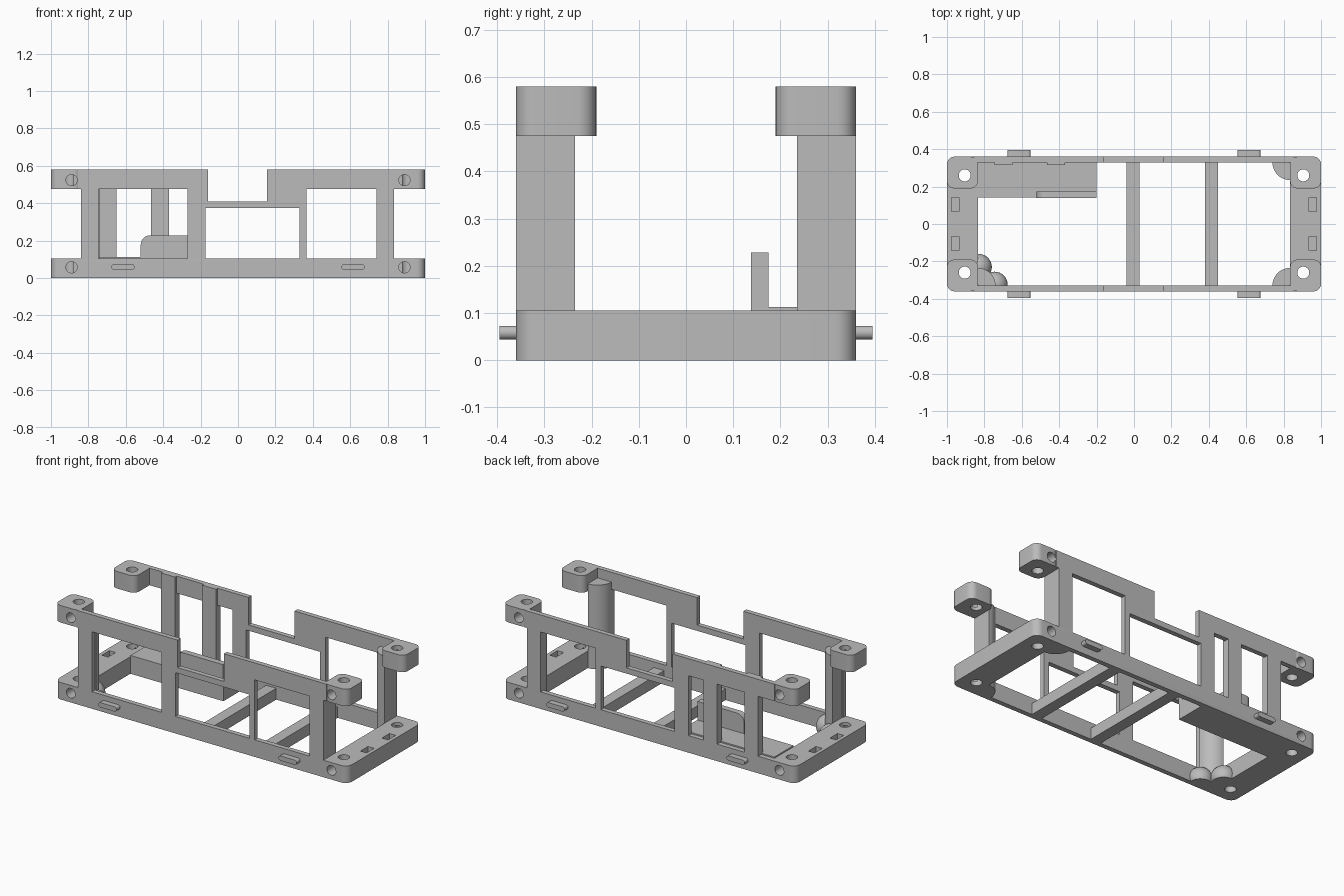
import bpy, bmesh
from math import pi, cos, sin
from mathutils import Matrix, Vector

if "Cube" in bpy.data.objects:
    bpy.data.objects.remove(bpy.data.objects["Cube"], do_unlink=True)

GREY = (0.5, 0.5, 0.5, 1)
mat = bpy.data.materials.new("plain grey")
mat.use_nodes = True
mat.diffuse_color = GREY
mat.node_tree.nodes["Principled BSDF"].inputs["Base Color"].default_value = GREY

EX, EY = 0.835, 0.33        # inner opening half sizes
BASE, LOW, TOP = 0.105, 0.475, 0.58


def finish(name, bm):
    bmesh.ops.recalc_face_normals(bm, faces=bm.faces)
    me = bpy.data.meshes.new(name)
    bm.to_mesh(me)
    bm.free()
    me.materials.append(mat)
    ob = bpy.data.objects.new(name, me)
    bpy.context.collection.objects.link(ob)
    return ob


def box(name, x, y, z, radius=0, axis=2, pick=None):
    """Box from ranges; edges along one axis can be rounded."""
    bm = bmesh.new()
    bmesh.ops.create_cube(bm, size=1)
    for v in bm.verts:
        v.co = [r[0] if c < 0 else r[1] for c, r in zip(v.co, (x, y, z))]
    if radius:
        edges = []
        for e in bm.edges:
            d = e.verts[1].co - e.verts[0].co
            mid = (e.verts[0].co + e.verts[1].co) / 2
            if abs(d[axis]) > 0.9 * d.length and (pick is None or pick(mid)):
                edges.append(e)
        bmesh.ops.bevel(bm, geom=edges, offset=radius, segments=8,
                        affect='EDGES', profile=0.5)
    return finish(name, bm)


def cylinder(name, centre, radius, depth, along_y=False):
    bm = bmesh.new()
    m = Matrix.Translation(centre)
    if along_y:
        m = m @ Matrix.Rotation(pi / 2, 4, 'X')
    bmesh.ops.create_cone(bm, cap_ends=True, segments=32, radius1=radius,
                          radius2=radius, depth=depth, matrix=m)
    return finish(name, bm)


def activate(ob):
    bpy.ops.object.select_all(action='DESELECT')
    bpy.context.view_layer.objects.active = ob
    ob.select_set(True)


def cut(ob, cutters):
    """Subtract every cutter and delete it."""
    activate(ob)
    for c in cutters:
        mod = ob.modifiers.new("cut", 'BOOLEAN')
        mod.operation, mod.solver, mod.object = 'DIFFERENCE', 'EXACT', c
        bpy.ops.object.modifier_apply(modifier=mod.name)
        bpy.data.objects.remove(c, do_unlink=True)


def span(a, b, s):
    return tuple(sorted((a * s, b * s)))


def screw_holes(sx, sy, z):
    return [cylinder("cutter", (sx * 0.905, sy * 0.26, z), 0.032, 0.3),
            cylinder("cutter", (sx * 0.89, sy * 0.35, z + 0.005), 0.03, 0.14, True)]


corners = [(sx, sy) for sx in (-1, 1) for sy in (-1, 1)]

# Base frame with opening, screw holes and blind end slots
base = box("base_frame", (-1, 1), (-0.36, 0.36), (0, BASE), 0.045)
cutters = [box("cutter", (-EX, EX), (-EY, EY), (-1, 1))]
for sx, sy in corners:
    cutters += screw_holes(sx, sy, 0.052)
    cutters.append(box("cutter", span(0.935, 0.977, sx), span(0.068, 0.142, sy), (0.05, 0.2)))
cut(base, cutters)

# Upper corner blocks
for sx, sy in corners:
    block = box("upper_corner_block", span(EX, 1, sx), span(0.19, 0.36, sy), (LOW, TOP), 0.04)
    cut(block, screw_holes(sx, sy, 0.518))

# Side walls with windows and central notch
shared = [(-0.175, 0.33, 0, 0.375), (0.365, 0.74, 0, LOW), (EX, 1, 0, LOW),
          (-0.16, 0.155, 0.41, 1)]
own = {-1: [(-1, -0.84, 0, LOW), (-0.745, -0.27, 0, LOW)],
       1: [(-1, -0.745, 0, LOW), (-0.65, -0.465, 0, LOW), (-0.37, -0.27, 0, LOW)]}
for sy, name in ((-1, "front_wall"), (1, "back_wall")):
    wall = box(name, (-0.855, 0.855), span(EY, 0.36, sy), (BASE, TOP))
    cut(wall, [box("cutter", (a, b), (-1, 1), (c, d)) for a, b, c, d in shared + own[sy]])

# Thickened ribs on the back posts
for x in (-0.745, -0.465):
    box("back_post_rib", (x, x + 0.095), (0.315, EY), (BASE, TOP))

# Quarter-round corner columns
for sx, sy in ((1, -1), (1, 1), (-1, -1)):
    bm = bmesh.new()
    arc = [Vector((sx * EX, sy * EY, 0))]
    arc += [Vector((sx * (EX - 0.095 * cos(t * pi / 24)),
                    sy * (EY - 0.095 * sin(t * pi / 24)), 0)) for t in range(13)]
    face = bm.faces.new([bm.verts.new(p) for p in arc])
    ext = bmesh.ops.extrude_face_region(bm, geom=[face])["geom"]
    up = [g for g in ext if isinstance(g, bmesh.types.BMVert)]
    bmesh.ops.translate(bm, verts=up, vec=(0, 0, 0.52))
    finish("corner_column", bm)

# Rounded lumps at the foot of one column
for x, y in ((-0.83, -0.23), (-0.745, -0.325)):
    bm = bmesh.new()
    bmesh.ops.create_uvsphere(bm, u_segments=32, v_segments=16, radius=0.07,
                              matrix=Matrix.Translation((x, y, 0.03)))
    for point, normal in (((0, 0, 0), (0, 0, -1)), ((-EX - 0.01, 0, 0), (-1, 0, 0)),
                          ((0, -EY - 0.01, 0), (0, -1, 0))):
        geom = bm.verts[:] + bm.edges[:] + bm.faces[:]
        r = bmesh.ops.bisect_plane(bm, geom=geom, plane_co=point, plane_no=normal,
                                   clear_outer=True)
        rim = [g for g in r["geom_cut"] if isinstance(g, bmesh.types.BMEdge)]
        if rim:
            bmesh.ops.holes_fill(bm, edges=rim)
    finish("foot_lump", bm)

# Cross bars
for x in (-0.04, 0.38):
    box("cross_bar", (x, x + 0.07), (-EY, EY), (0, 0.07))

# Tray with upright plate
box("tray", (-EX, -0.2), (0.143, EY), (0, 0.113))
box("tray_upright", (-0.52, -0.2), (0.138, 0.175), (0.1, 0.228), 0.05, 1,
    lambda m: m.x < -0.4 and m.z > 0.2)

# Side tabs
for sx, sy in corners:
    box("side_tab", span(0.553, 0.677, sx), span(0.35, 0.395, sy), (0.044, 0.073), 0.0144, 1)

for ob in bpy.context.collection.objects:
    if ob.type == 'MESH':
        activate(ob)
        bpy.ops.object.shade_smooth_by_angle(angle=0.6)
